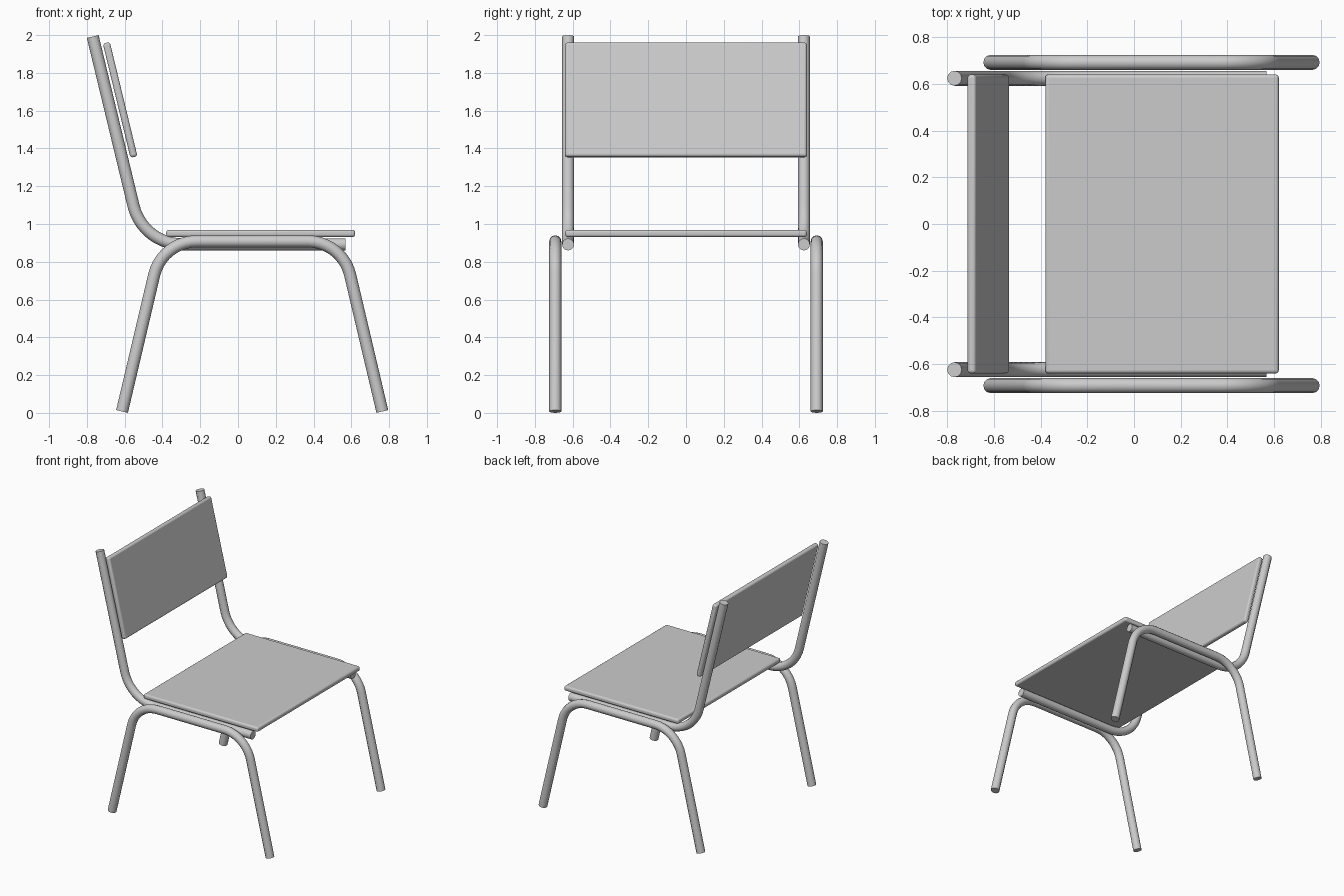
import bpy
import math
from mathutils import Vector

if "Cube" in bpy.data.objects:
    bpy.data.objects.remove(bpy.data.objects["Cube"])

R = 0.032  # tube radius


def fillet(points, radius, steps=10):
    """Round the inner corners of an (x, z) polyline."""
    pts = [Vector(p) for p in points]
    out = [pts[0]]
    for a, b, c in zip(pts, pts[1:], pts[2:]):
        u, v = (a - b).normalized(), (c - b).normalized()
        half = u.angle(v) / 2
        centre = b + (u + v).normalized() * radius / math.sin(half)
        t = radius / math.tan(half)
        s, e = b + u * t - centre, b + v * t - centre
        ang = s.angle(e)
        for i in range(steps + 1):
            f = i / steps
            out.append(centre + (s * math.sin((1 - f) * ang) + e * math.sin(f * ang)) / math.sin(ang))
    return out + [pts[-1]]


def finish(ob):
    bpy.ops.object.select_all(action='DESELECT')
    ob.select_set(True)
    bpy.context.view_layer.objects.active = ob


def tube(name, points, bend, y):
    path = fillet(points, bend)
    cu = bpy.data.curves.new(name, 'CURVE')
    cu.dimensions = '3D'
    cu.bevel_depth = R
    cu.bevel_resolution = 4
    cu.use_fill_caps = True
    sp = cu.splines.new('POLY')
    sp.points.add(len(path) - 1)
    for p, q in zip(sp.points, path):
        p.co = (q.x, y, q.y, 1)
    ob = bpy.data.objects.new(name, cu)
    bpy.context.collection.objects.link(ob)
    finish(ob)
    bpy.ops.object.convert(target='MESH')
    bpy.ops.object.shade_smooth_by_angle(angle=math.radians(40))


def panel(name, size, location, tilt=0.0):
    bpy.ops.mesh.primitive_cube_add(size=1, location=location)
    ob = bpy.context.object
    ob.name = name
    ob.scale = size
    bpy.ops.object.transform_apply(location=False, rotation=False, scale=True)
    ob.rotation_euler.y = tilt
    bev = ob.modifiers.new("rounded_edges", 'BEVEL')
    bev.width = 0.014
    bev.segments = 4
    finish(ob)
    bpy.ops.object.shade_smooth_by_angle(angle=math.radians(40))


# bent tube frame, one pair of tubes per side
for side, s in (("left", -1), ("right", 1)):
    tube("leg_frame_" + side,
         [(-0.614, 0.0075), (-0.402, 0.908), (0.552, 0.908), (0.764, 0.0075)], 0.23, s * 0.692)
    tube("back_frame_" + side,
         [(-0.769, 1.9925), (-0.504, 0.892), (0.568, 0.892)], 0.265, s * 0.624)

# seat board and tilted backrest board
panel("seat", (1.0, 1.28, 0.038), (0.12, 0, 0.95))
panel("backrest", (0.038, 1.28, 0.622), (-0.624, 0, 1.657), math.radians(-13.6))
